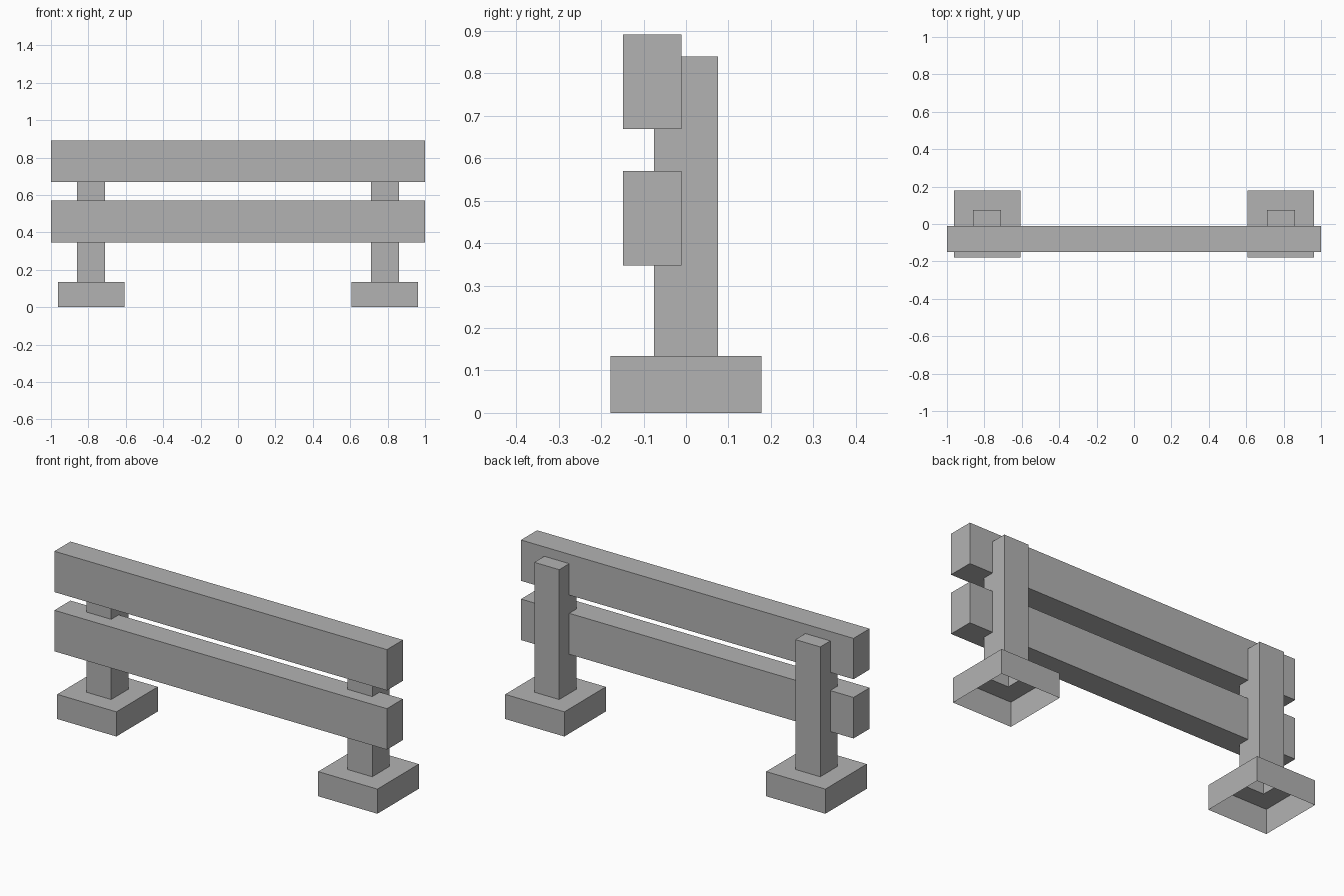
import bpy
import bmesh

cube = bpy.data.objects.get("Cube")
if cube:
    bpy.data.objects.remove(cube, do_unlink=True)

# Single plain grey
grey = bpy.data.materials.new("plain_grey")
grey.use_nodes = True
colour = (0.45, 0.45, 0.45, 1)
grey.diffuse_color = colour
grey.node_tree.nodes["Principled BSDF"].inputs["Base Color"].default_value = colour


def add_object(name, bm):
    mesh = bpy.data.meshes.new(name)
    bm.normal_update()
    bm.to_mesh(mesh)
    bm.free()
    mesh.materials.append(grey)
    obj = bpy.data.objects.new(name, mesh)
    bpy.context.collection.objects.link(obj)
    return obj


def square_ring(bm, x, half, z):
    corners = ((-1, -1), (1, -1), (1, 1), (-1, 1))
    return [bm.verts.new((x + half * sx, half * sy, z)) for sx, sy in corners]


# Foot and post as one stepped shell, open underneath
def add_post(name, x):
    bm = bmesh.new()
    profile = ((0.178, 0), (0.178, 0.134), (0.075, 0.134), (0.075, 0.84))
    rings = [square_ring(bm, x, half, z) for half, z in profile]
    for low, high in zip(rings, rings[1:]):
        for i in range(4):
            j = (i + 1) % 4
            bm.faces.new((low[i], low[j], high[j], high[i]))
    bm.faces.new(rings[-1])
    add_object(name, bm)


# Long horizontal beam on the front of the posts
def add_rail(name, bottom, top):
    bm = bmesh.new()
    bmesh.ops.create_cube(bm, size=1)
    bmesh.ops.scale(bm, vec=(2, 0.138, top - bottom), verts=bm.verts)
    bmesh.ops.translate(bm, vec=(0, -0.08, (top + bottom) / 2), verts=bm.verts)
    add_object(name, bm)


add_post("left_post", 0.785)
add_post("right_post", -0.785)
add_rail("lower_rail", 0.347, 0.57)
add_rail("upper_rail", 0.669, 0.891)
